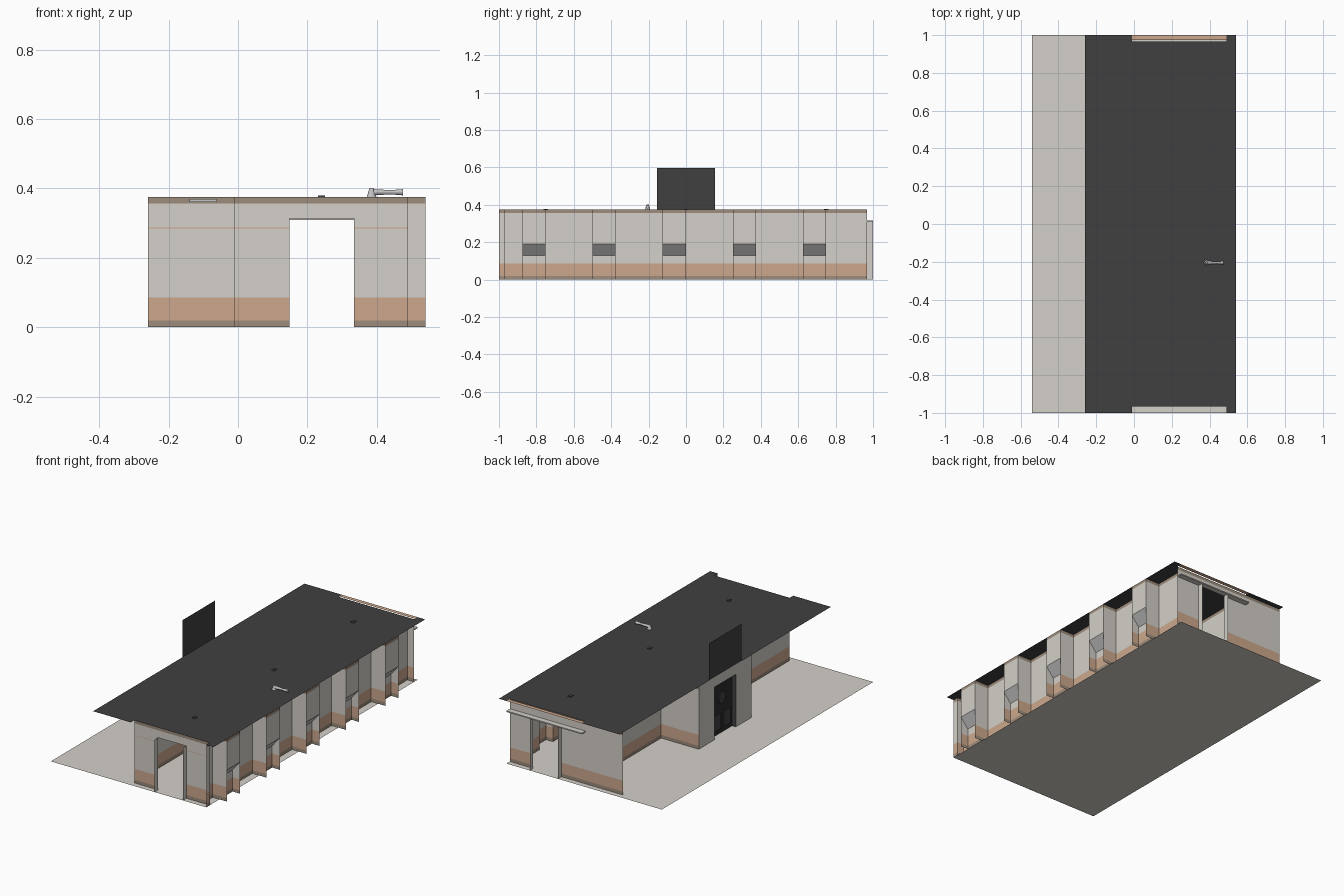
import bpy, bmesh, math
from mathutils import Matrix

if "Cube" in bpy.data.objects:
    bpy.data.objects.remove(bpy.data.objects["Cube"])

def material(name, r, g, b):
    m = bpy.data.materials.new(name)
    m.diffuse_color = (r, g, b, 1)
    m.use_nodes = True
    m.node_tree.nodes["Principled BSDF"].inputs["Base Color"].default_value = m.diffuse_color
    return m

PALE = material("pale grey", .66, .63, .585)
TAN = material("tan band", .61, .395, .27)
DARK_TAN = material("brown trim", .34, .265, .20)
ROOF = material("charcoal", .051, .051, .051)
BLACK = material("door black", .025, .025, .025)
GREY = material("console grey", .57, .565, .56)
METAL = material("light metal", .55, .55, .55)
H = .375
BANDS = [(0, .02, 1), (.02, .085, 2), (.085, .285, 0), (.285, .288, 0), (.288, .357, 0), (.357, H, 1)]
WALL_MATS = [PALE, DARK_TAN, TAN]

def finish(name, bm, mats):
    bmesh.ops.remove_doubles(bm, verts=bm.verts, dist=1e-5)
    me = bpy.data.meshes.new(name)
    bm.to_mesh(me)
    bm.free()
    for m in mats:
        me.materials.append(m)
    ob = bpy.data.objects.new(name, me)
    bpy.context.collection.objects.link(ob)
    return ob

def quad(bm, pts, mi=0):
    f = bm.faces.new([bm.verts.new(p) for p in pts])
    f.material_index = mi

def strip(bm, path, low=0, high=H, stripe=False):
    """Upright banded sheet following a plan path between two heights."""
    for (ax, ay), (bx, by) in zip(path, path[1:]):
        for z0, z1, mi in BANDS:
            z0, z1 = max(z0, low), min(z1, high)
            if z1 - z0 < 1e-4:
                continue
            if stripe and abs(z1 - .288) < 1e-4:
                mi = 2
            quad(bm, [(ax, ay, z0), (bx, by, z0), (bx, by, z1), (ax, ay, z1)], mi)

def sheet(name, x0, x1, y0, y1, z, mat):
    bm = bmesh.new()
    quad(bm, [(x0, y0, z), (x1, y0, z), (x1, y1, z), (x0, y1, z)])
    return finish(name, bm, [mat])

def box(name, x0, x1, y0, y1, z0, z1, mat):
    bm = bmesh.new()
    bmesh.ops.create_cube(bm, size=1)
    for v in bm.verts:
        v.co = ((x0 + x1) / 2 + v.co.x * (x1 - x0), (y0 + y1) / 2 + v.co.y * (y1 - y0),
                (z0 + z1) / 2 + v.co.z * (z1 - z0))
    return finish(name, bm, [mat])

# floor and roof, with open notches over the end doorways
XL, XI, XR, XW, XO, YE = -.26, -.01, .445, .49, .54, .967
sheet("floor", -.54, XW, -1, 1, 0, PALE)
sheet("roof", XL, XO, -YE, YE, H, ROOF)
for s, n in ((-1, "front"), (1, "back")):
    y0, y1 = sorted((s * YE, s))
    sheet(n + "_roof_left", XL, XI, y0, y1, H, ROOF)
    sheet(n + "_roof_right", XW, XO, y0, y1, H, ROOF)
sheet("back_roof_header", XI, XW, YE + .008, 1, H, TAN)

# end walls with doorways and jambs
D0, D1, DH = .148, .335, .313
for s, n, x0, x1 in ((-1, "front", XI, XW), (1, "back", XL, XW)):
    y = s * YE
    bm = bmesh.new()
    for a, b, low in ((x0, D0, 0), (D1, x1, 0), (D0, D1, DH)):
        strip(bm, [(a, y), (b, y)], low=low, stripe=s < 0)
    finish(n + "_wall", bm, WALL_MATS)
    bm = bmesh.new()
    for x in (D0, D1):
        quad(bm, [(x, y, 0), (x, s, 0), (x, s, DH), (x, y, DH)])
    finish(n + "_door_jamb", bm, [PALE])
box("back_door_ledge", XI, XW, YE, 1, .309, .316, PALE)

# right wall: projecting niches between recessed panels
bm = bmesh.new()
consoles = bmesh.new()
y = -YE
strip(bm, [(XW, -1), (XW, -YE)])
for k in range(5):
    a = -.875 + .375 * k
    b = a + .124
    strip(bm, [(XR, y), (XR, a)])
    for side in (a, b):
        strip(bm, [(XR, side), (XO, side)])
    strip(bm, [(XW, a), (XW, b)], high=.13)
    strip(bm, [(XO, a), (XO, b)], low=.19)
    quad(consoles, [(XW, a, .13), (XW, b, .13), (XO, b, .19), (XO, a, .19)])
    y = b
strip(bm, [(XR, y), (XR, YE)])
finish("right_wall", bm, WALL_MATS)
finish("sloped_consoles", consoles, [GREY])

# left wall with the side vestibule
bm = bmesh.new()
for s in (-1, 1):
    strip(bm, [(XI, s * YE), (XI, s * .25), (XL, s * .25)], stripe=s < 0)
finish("left_wall", bm, WALL_MATS)

# vestibule end wall around a door opening
OY, OZ, XD = .1, .315, -.232
bm = bmesh.new()
for y0, y1, z0 in ((-.25, -OY, 0), (OY, .25, 0), (-OY, OY, OZ)):
    quad(bm, [(XL, y0, z0), (XL, y1, z0), (XL, y1, H), (XL, y0, H)])
finish("vestibule_end_wall", bm, [PALE])

# recessed side door with dark frame, panels and round window
bm = bmesh.new()
for s in (-OY, OY):
    quad(bm, [(XL, s, 0), (XD, s, 0), (XD, s, OZ), (XL, s, OZ)])
quad(bm, [(XL, -OY, OZ), (XD, -OY, OZ), (XD, OY, OZ), (XL, OY, OZ)])
finish("door_frame", bm, [ROOF])
box("side_door", XD - .004, XD + .004, -.12, .12, .001, OZ, BLACK)
for s in (-1, 1):
    box("door_panel", XD - .009, XD - .003, s * .045 - .03, s * .045 + .03, .03, .12, ROOF)
bm = bmesh.new()
bmesh.ops.create_cone(bm, cap_ends=True, segments=16, radius1=.035, radius2=.035, depth=.006,
                      matrix=Matrix.Translation((XD - .006, 0, .21)) @ Matrix.Rotation(math.pi / 2, 4, 'Y'))
finish("door_window", bm, [ROOF])

# raised shutter above the side door
bm = bmesh.new()
quad(bm, [(XL, -.155, H), (XL, .155, H), (XL, .155, .597), (XL, -.155, .597)])
finish("raised_shutter", bm, [ROOF])

# ceiling lamps and their roof mounts
for y in (-.75, 0, .75):
    box("ceiling_lamp", .205, .283, y - .02, y + .02, .361, .369, METAL)
    box("lamp_mount", .23, .25, y - .012, y + .012, H - .004, .379, ROOF)
for x, y in ((-.1, 0), (-.1, -.6)):
    box("side_lamp", x - .04, x + .04, y - .02, y + .02, .361, .369, METAL)

# small roof camera: cone foot, thin body and flared end
def cone(name, r1, r2, depth, mtx):
    bm = bmesh.new()
    bmesh.ops.create_cone(bm, cap_ends=True, segments=12, radius1=r1, radius2=r2, depth=depth, matrix=mtx)
    finish(name, bm, [METAL])

SIDE = Matrix.Rotation(math.pi / 2, 4, 'Y')
cone("camera_foot", .014, .006, .026, Matrix.Translation((.385, -.205, H + .013)))
cone("camera_body", .009, .006, .05, Matrix.Translation((.415, -.205, .389)) @ SIDE)
cone("camera_hood", .006, .009, .035, Matrix.Translation((.4575, -.205, .389)) @ SIDE)
